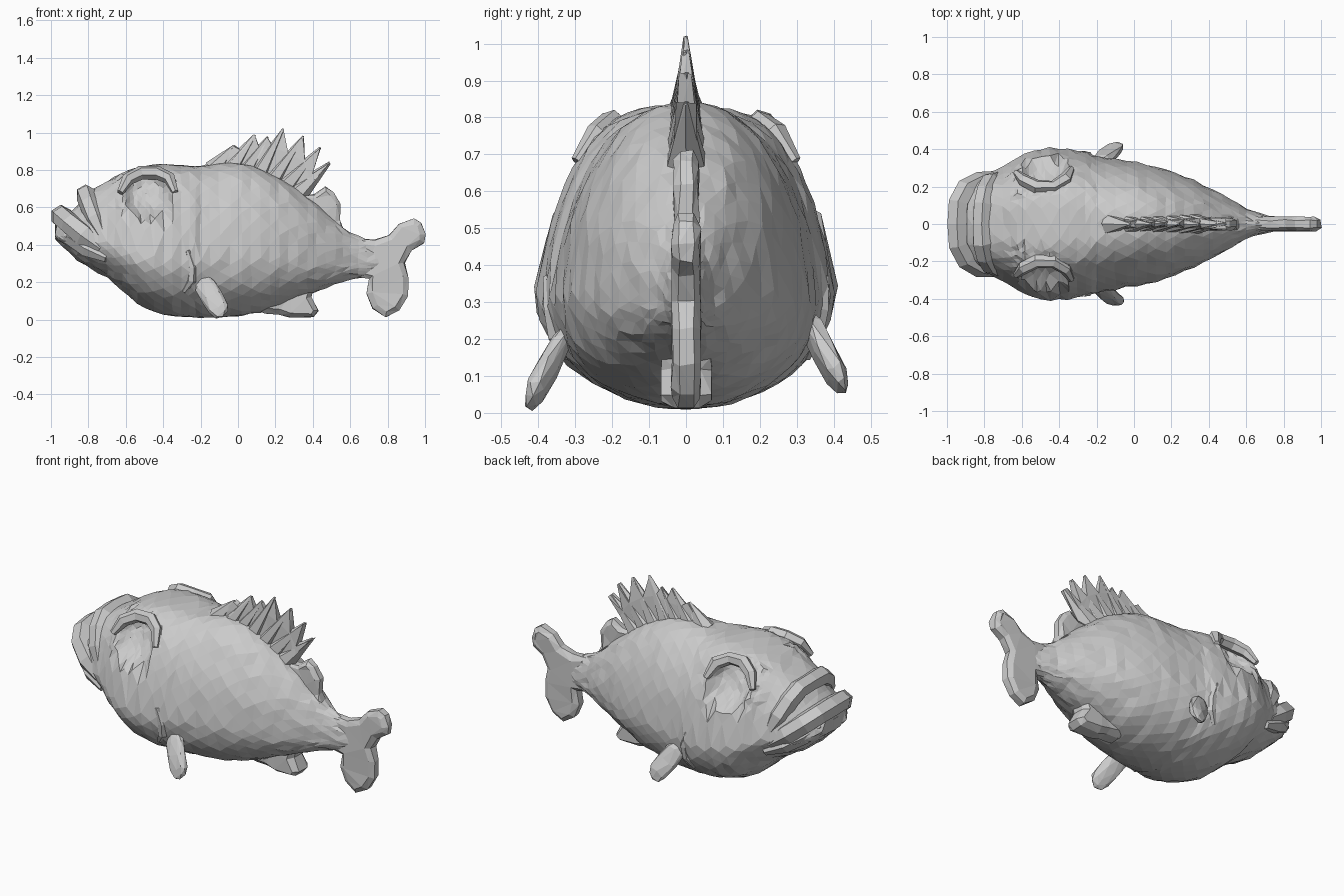
import bpy, bmesh, math, random
from mathutils import Vector, Matrix

if "Cube" in bpy.data.objects:
    bpy.data.objects.remove(bpy.data.objects["Cube"])

random.seed(4)


def finish(bm, name, jitter=0.0):
    for v in bm.verts:
        v.co += Vector([random.uniform(-jitter, jitter) for _ in range(3)])
    bmesh.ops.triangulate(bm, faces=bm.faces[:])
    bmesh.ops.recalc_face_normals(bm, faces=bm.faces[:])
    me = bpy.data.meshes.new(name)
    bm.to_mesh(me)
    bm.free()
    ob = bpy.data.objects.new(name, me)
    bpy.context.collection.objects.link(ob)
    return ob


def spow(c, e):
    return math.copysign(abs(c) ** e, c)


def fin(name, outline, half, rim=0.0, depth=0.0, taper_top=None, jitter=0.004):
    """Flat fin from an x-z outline, with optional swollen sides or thin top."""
    bm = bmesh.new()
    thick = [half * min(1, max(.1, (taper_top - z) / .2)) if taper_top else half
             for _, z in outline]
    a = [bm.verts.new((x, -t, z)) for (x, z), t in zip(outline, thick)]
    b = [bm.verts.new((x, t, z)) for (x, z), t in zip(outline, thick)]
    sides = [bm.faces.new(a), bm.faces.new(b[::-1])]
    n = len(a)
    for i in range(n):
        j = (i + 1) % n
        bm.faces.new((a[i], b[i], b[j], a[j]))
    bmesh.ops.recalc_face_normals(bm, faces=bm.faces[:])
    if rim:
        for f in sides:
            bmesh.ops.inset_region(bm, faces=[f], thickness=rim, depth=depth)
    return finish(bm, name, jitter)


def tube(name, pts, radius, mirror=False):
    """Rounded strip along a path; mirror joins the path to its y reflection."""
    path = [(x, -y, z) for x, y, z in pts[:0:-1]] + pts if mirror else pts
    cu = bpy.data.curves.new(name, 'CURVE')
    cu.dimensions = '3D'
    cu.bevel_depth = radius
    cu.bevel_resolution = 1
    cu.use_fill_caps = True
    sp = cu.splines.new('POLY')
    sp.points.add(len(path) - 1)
    for i, (p, co) in enumerate(zip(sp.points, path)):
        p.co = (*co, 1)
        p.radius = 0.5 if i in (0, len(path) - 1) else random.uniform(0.92, 1.06)
    ob = bpy.data.objects.new(name, cu)
    bpy.context.collection.objects.link(ob)
    bpy.ops.object.select_all(action='DESELECT')
    ob.select_set(True)
    bpy.context.view_layer.objects.active = ob
    bpy.ops.object.convert(target='MESH')
    bpy.ops.object.shade_flat()


# Body: x, top, bottom, half width
stations = [(-.975, .53, .43, .12), (-.93, .55, .385, .19), (-.86, .60, .315, .24),
            (-.79, .685, .275, .27), (-.70, .74, .225, .305), (-.62, .785, .155, .36),
            (-.54, .815, .085, .395), (-.45, .83, .04, .41), (-.35, .83, .018, .405),
            (-.26, .825, .012, .388), (-.20, .825, .01, .365), (-.10, .84, .01, .35),
            (.02, .84, .02, .33), (.12, .81, .04, .31), (.22, .765, .075, .275),
            (.32, .70, .115, .235), (.42, .62, .15, .185), (.52, .53, .19, .13),
            (.60, .465, .215, .08), (.69, .425, .23, .05), (.78, .42, .25, .03)]
rows = []
for s, t in zip(stations, stations[1:]):
    rows += [s, tuple((p + q) / 2 for p, q in zip(s, t))]
rows.append(stations[-1])
SEG = 28
bm = bmesh.new()
rings = []
for k, (x, top, bot, w) in enumerate(rows):
    mid = bot + 0.38 * (top - bot)
    blend = min(1, max(0, (-.1 - x) / .3))      # boxier head, rounder back
    ring = []
    for i in range(SEG):
        a = 2 * math.pi * (i + 0.5 * (k % 2)) / SEG
        e = 2 / (2.2 + 1.1 * blend) if math.sin(a) > 0 else 2 / 2.05
        y, z = w * spow(math.cos(a), e), spow(math.sin(a), e)
        y *= 1 - (.12 + .14 * blend) * max(z, 0)
        ring.append(bm.verts.new((x, y, mid + z * ((top - mid) if z > 0 else (mid - bot)))))
    rings.append(ring)
for r, s in zip(rings, rings[1:]):
    for i in range(SEG):
        j = (i + 1) % SEG
        bm.faces.new((r[i], r[j], s[j], s[i]))
bm.faces.new(rings[0])
bm.faces.new(rings[-1])

# Hollow eye sockets, pressed into a refined patch of the body
EX, EZ, ER = -.48, .665, .13


def eye_dist(v):
    return math.hypot(v.co.x - EX, v.co.z - EZ)


near = [e for e in bm.edges if all(eye_dist(v) < .2 and abs(v.co.y) > .1 for v in e.verts)]
bmesh.ops.subdivide_edges(bm, edges=near, cuts=1, use_grid_fill=True)
for v in bm.verts:
    d = eye_dist(v) / ER
    if d < 1 and abs(v.co.y) > .1:
        v.co.y -= math.copysign(.10 * (1 - d ** 3), v.co.y)
finish(bm, "body", 0.005)

# Brow ridges over the eyes and gill cover edges
brow = [(-.63, .275, .68), (-.59, .235, .75), (-.52, .20, .785), (-.43, .20, .785),
        (-.365, .24, .755), (-.335, .295, .68)]
gill = [(-.29, .325, .15), (-.25, .35, .21), (-.245, .362, .28), (-.27, .375, .37)]
for side, tag in ((-1, "left"), (1, "right")):
    tube("brow_" + tag, [(x, side * y, z) for x, y, z in brow], 0.036)
    tube("gill_edge_" + tag, [(x, side * y, z) for x, y, z in gill], 0.026)

# Lips
tube("lower_lip", [(-.945, 0, .555), (-.94, .11, .55), (-.90, .185, .515),
                   (-.82, .225, .45), (-.73, .255, .38)], 0.06, True)
tube("lower_jaw", [(-.93, 0, .475), (-.92, .10, .47), (-.88, .17, .435),
                   (-.80, .22, .38), (-.70, .26, .33)], 0.052, True)
tube("upper_lip", [(-.815, 0, .67), (-.81, .10, .665), (-.795, .17, .62),
                   (-.765, .22, .54), (-.72, .26, .44)], 0.055, True)

# Spiny dorsal fin: membrane plus raised spines
tips = [(-.02, .93), (.09, .985), (.16, .975), (.24, 1.02), (.35, .98), (.44, .92), (.49, .84)]
valleys = [(.03, .90), (.12, .91), (.19, .92), (.27, .89), (.355, .84), (.40, .78)]
edge = [tips[0]]
for v, t in zip(valleys, tips[1:]):
    edge += [v, t]
fin("dorsal_membrane", [(-.15, .82), (-.09, .855)] + edge +
    [(.39, .72), (.34, .66), (.25, .68), (.05, .78)], 0.03, taper_top=1.03)
bm = bmesh.new()
for i, t in enumerate(tips):
    f = i / (len(tips) - 1)
    base = Vector((-.13 + .45 * f, 0, .80 - .12 * f))
    tip = Vector((t[0], 0, t[1]))
    d = tip - base
    rot = d.to_track_quat('Z', 'Y').to_matrix().to_4x4()
    bmesh.ops.create_cone(bm, cap_ends=True, segments=6, radius1=0.06, radius2=0.006,
                          depth=d.length, matrix=Matrix.Translation((base + tip) / 2) @ rot)
finish(bm, "dorsal_spines", 0.003)

# Soft rear dorsal fin, tail fin and anal fin
fin("rear_dorsal_fin", [(.33, .66), (.41, .67), (.47, .71), (.51, .68), (.55, .62),
                        (.545, .53), (.57, .47), (.45, .55)], 0.018, 0.025, 0.016)
fin("tail_fin", [(.64, .43), (.73, .425), (.81, .455), (.86, .515), (.94, .54), (.98, .52),
                 (1.0, .46), (.995, .41), (.93, .37), (.89, .30), (.91, .23), (.91, .13),
                 (.86, .05), (.79, .012), (.72, .06), (.69, .14), (.70, .22), (.64, .23)],
    0.02, 0.03, 0.018)
fin("anal_fin", [(.09, .06), (.14, .035), (.22, .03), (.28, .012), (.40, .012), (.43, .05),
                 (.39, .12), (.40, .17), (.28, .16), (.18, .13)], 0.035, 0.025, 0.032)

# Pectoral fins, broad faces turned outward
for side, tag, lift in ((-1, "left", 0.0), (1, "right", 0.045)):
    long = Vector((.11, side * .10, -.19)).normalized()
    broad = long.cross(Vector((0, 1, 0))).normalized()
    thin = broad.cross(long)
    axes = Matrix((thin, broad, long)).transposed().to_4x4()
    bm = bmesh.new()
    bmesh.ops.create_icosphere(bm, subdivisions=2, radius=1.0)
    for v in bm.verts:
        v.co = Vector((spow(v.co.x, .8) * .03, spow(v.co.y, .7) * .06, spow(v.co.z, .7) * .13))
    bm.transform(Matrix.Translation((-.14, side * .375, .12 + lift)) @ axes)
    finish(bm, "pectoral_fin_" + tag, 0.004)
